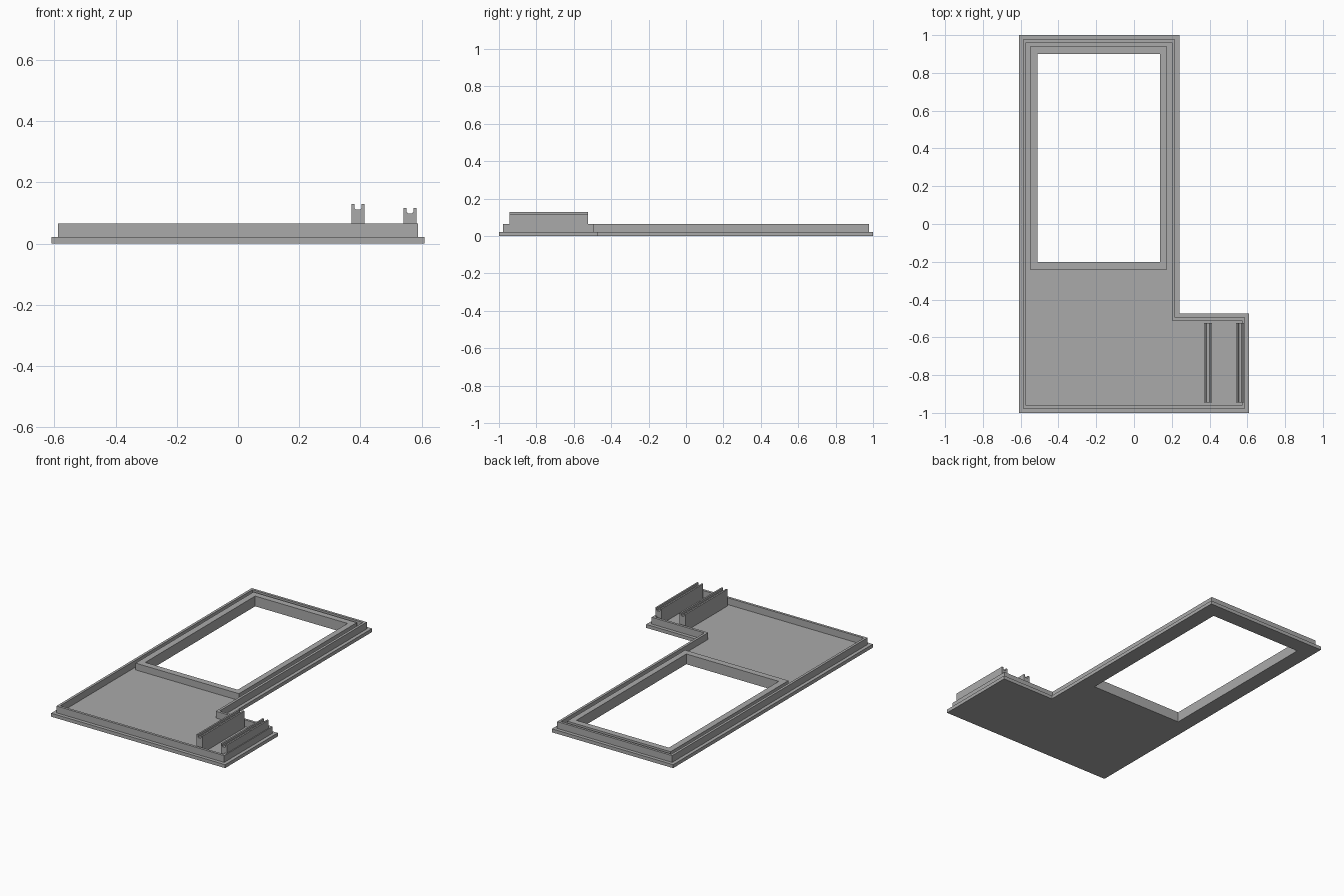
import bpy
import bmesh
from mathutils import Vector

cube = bpy.data.objects.get("Cube")
if cube:
    bpy.data.objects.remove(cube, do_unlink=True)

grey = bpy.data.materials.new("plain_grey")
grey.use_nodes = True
colour = (0.4, 0.4, 0.4, 1)
grey.diffuse_color = colour
grey.node_tree.nodes["Principled BSDF"].inputs["Base Color"].default_value = colour


def extrude_loops(name, loops, start, depth):
    """Fill closed loops of points (later loops are holes) and extrude by depth."""
    bm = bmesh.new()
    edges = []
    for loop in loops:
        verts = [bm.verts.new(start + Vector(p)) for p in loop]
        edges += [bm.edges.new((v, verts[i - 1])) for i, v in enumerate(verts)]
    normal = Vector(depth).normalized()
    bmesh.ops.triangle_fill(bm, edges=edges, use_beauty=True, normal=normal)
    result = bmesh.ops.extrude_face_region(bm, geom=bm.faces[:], use_keep_orig=True)
    moved = [g for g in result["geom"] if isinstance(g, bmesh.types.BMVert)]
    bmesh.ops.translate(bm, verts=moved, vec=depth)
    bmesh.ops.recalc_face_normals(bm, faces=bm.faces[:])
    mesh = bpy.data.meshes.new(name)
    bm.to_mesh(mesh)
    bm.free()
    mesh.materials.append(grey)
    obj = bpy.data.objects.new(name, mesh)
    bpy.context.collection.objects.link(obj)
    return obj


def slab(name, loops, z0, z1):
    return extrude_loops(name, loops, Vector((0, 0, z0)), Vector((0, 0, z1 - z0)))


def rect(x0, x1, y0, y1):
    return [(x0, y0, 0), (x1, y0, 0), (x1, y1, 0), (x0, y1, 0)]


def outline(d):
    """L-shaped panel outline, inset by d."""
    left, right, inner = -0.61 + d, 0.61 - d, 0.24 - d
    front, back, notch = -1 + d, 1 - d, -0.473 - d
    return [(left, front, 0), (right, front, 0), (right, notch, 0),
            (inner, notch, 0), (inner, back, 0), (left, back, 0)]


FLOOR, RIM = 0.022, 0.065
window = rect(-0.51, 0.138, -0.2, 0.9)

# Panel, raised rim and window surround
slab("base_plate", [outline(0), window], 0, FLOOR)
slab("outer_rim", [outline(0.022), outline(0.038)], FLOOR, RIM)
slab("window_frame", [rect(-0.55, 0.175, -0.24, 0.94), window], FLOOR, RIM)


# Grooved rails on the side wing
def rail(name, x, top):
    half, prong, groove, slope = 0.021, 0.01, 0.018, 0.004
    side = [(half, FLOOR), (half, top), (half - prong, top),
            (half - prong, top - groove + slope),
            (half - prong - slope, top - groove)]
    profile = [(px, 0, pz) for px, pz in side]
    profile += [(-px, 0, pz) for px, pz in reversed(side)]
    extrude_loops(name, [profile], Vector((x, -0.945, 0)), Vector((0, 0.42, 0)))


rail("inner_rail", 0.392, 0.129)
rail("outer_rail", 0.562, 0.117)
